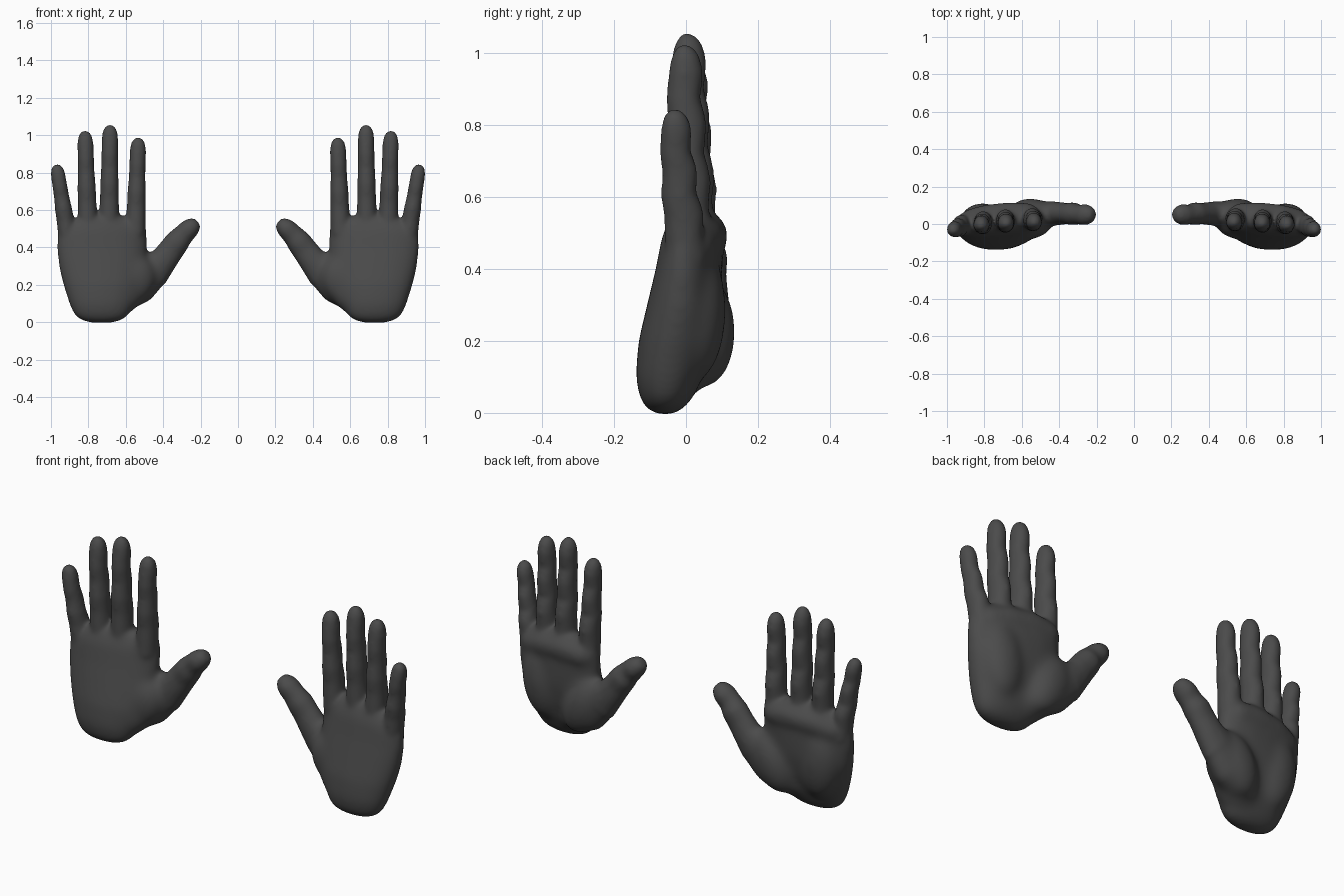
import bpy, bmesh, math
from mathutils import Vector, Matrix

if "Cube" in bpy.data.objects:
    bpy.data.objects.remove(bpy.data.objects["Cube"])

SIDES = 16
skin = bpy.data.materials.new("dark_grey")
skin.diffuse_color = (0.07, 0.07, 0.07, 1)
skin.use_nodes = True
skin.node_tree.nodes["Principled BSDF"].inputs["Base Color"].default_value = skin.diffuse_color


def loft(bm, rings):
    """Skin a list of point rings into a closed tube."""
    loops = [[bm.verts.new(p) for p in ring] for ring in rings]
    for a, b in zip(loops, loops[1:]):
        for i in range(SIDES):
            j = (i + 1) % SIDES
            bm.faces.new((a[i], a[j], b[j], b[i]))
    bm.faces.new(loops[0][::-1])
    bm.faces.new(loops[-1])


def tube(bm, stations):
    """Stations: centre, in-plane radius, back radius, palm radius."""
    rings = []
    for k, (c, r, back, palm) in enumerate(stations):
        a = stations[max(k - 1, 0)][0]
        b = stations[min(k + 1, len(stations) - 1)][0]
        t = (Vector(b) - Vector(a)).normalized()
        depth = (Vector((0, 1, 0)) - t * t.y).normalized()
        side = t.cross(depth)
        ring = []
        for i in range(SIDES):
            ang = 2 * math.pi * i / SIDES
            s = math.sin(ang)
            ring.append(Vector(c) + side * r * math.cos(ang) + depth * s * (palm if s > 0 else back))
        rings.append(ring)
    loft(bm, rings)


def mound(bm, centre, size, tilt=0):
    """Soft fleshy pad, tilted about the y axis."""
    m = Matrix.Translation(centre) @ Matrix.Rotation(tilt, 4, 'Y') @ Matrix.Diagonal((*size, 1))
    bmesh.ops.create_uvsphere(bm, u_segments=16, v_segments=10, radius=1, matrix=m)


# Palm: height, centre x, half width, back-of-hand y, palm-side y
PALM = [(-.006, .73, .06, -.08, -.035), (.012, .73, .12, -.113, -.005),
        (.04, .73, .15, -.13, .02), (.1, .73, .175, -.141, .05),
        (.2, .725, .21, -.132, .082), (.3, .727, .232, -.107, .1),
        (.4, .727, .245, -.081, .102), (.5, .727, .244, -.059, .096),
        (.54, .725, .233, -.038, .085), (.568, .72, .19, -.01, .06)]

# Fingers: base, tip, base radius, tip radius
FINGERS = [((.55, .03, .42), (.533, .006, .988), .056, .044),
           ((.69, .022, .44), (.684, .0, 1.055), .056, .045),
           ((.801, .012, .43), (.818, -.008, 1.024), .056, .044),
           ((.897, .005, .38), (.971, -.037, .844), .054, .04)]

# Finger profile: position along finger, width, back and palm thickness
PROFILE = [(0, .7, .6, .7), (.1, 1.0, 1.05, 1.05), (.24, 1.02, 1.04, 1.02),
           (.36, 1.0, 1.0, 1.22), (.44, 1.02, 1.1, 1.1), (.49, 1.04, 1.15, .93),
           (.54, 1.0, 1.1, 1.05), (.63, .98, 1.0, 1.2), (.7, .99, 1.07, 1.06),
           (.745, 1.02, 1.12, .9), (.79, .99, 1.05, 1.02), (.87, 1.0, .92, 1.15),
           (.94, .89, .74, .98), (.98, .62, .48, .68), (1, .28, .22, .28)]

# Thumb: x, y, z, in-plane radius, depth radius
THUMB = [(.66, .02, .11, .06, .05), (.61, .03, .15, .095, .07),
         (.54, .045, .2, .115, .078), (.46, .055, .272, .1, .068),
         (.397, .056, .332, .075, .062), (.36, .056, .383, .07, .057),
         (.325, .055, .43, .067, .062), (.295, .05, .465, .058, .052),
         (.26, .05, .5, .054, .058), (.234, .05, .522, .044, .047),
         (.216, .05, .537, .024, .026)]


def finger_stations(base, tip, r0, r1):
    st = []
    for t, w, back, palm in PROFILE:
        r = r0 + (r1 - r0) * min(t / .75, 1)
        st.append((Vector(base).lerp(Vector(tip), t), r * w, r * back * 1.07, r * palm * 1.07))
    return st


def make_object(name, bm, voxel, passes):
    """Fuse the parts into one skin and soften the joins."""
    bmesh.ops.recalc_face_normals(bm, faces=bm.faces)
    me = bpy.data.meshes.new(name)
    bm.to_mesh(me)
    bm.free()
    me.materials.append(skin)
    for p in me.polygons:
        p.use_smooth = True
    ob = bpy.data.objects.new(name, me)
    bpy.context.collection.objects.link(ob)
    fuse = ob.modifiers.new("fuse", 'REMESH')
    fuse.mode = 'VOXEL'
    fuse.voxel_size = voxel
    fuse.use_smooth_shade = True
    soft = ob.modifiers.new("soften", 'SMOOTH')
    soft.factor = .5
    soft.iterations = passes
    return ob


def build_palm():
    """Heavily softened palm with finger and thumb roots, as a mesh."""
    bm = bmesh.new()
    rings = []
    for z, xc, w, y0, y1 in PALM:
        ring = []
        for i in range(SIDES):
            ang = 2 * math.pi * i / SIDES
            c, s = math.cos(ang), math.sin(ang)
            x = xc + w * math.copysign(abs(c) ** .9, c)
            y = (y0 + y1) / 2 + (y1 - y0) / 2 * math.copysign(abs(s) ** .9, s)
            y -= .1 * (x - .7) * z / .5
            ring.append((x, y, z - .2 * max(0, x - .8) * z / .55))
        rings.append(ring)
    loft(bm, rings)

    # finger and thumb roots
    for f in FINGERS:
        tube(bm, finger_stations(*f)[:3])
    tube(bm, [((x, y, z), r, d, d) for x, y, z, r, d in THUMB[:7]])

    # thumb mound, heel mound, thumb web and wrist corner
    mound(bm, (.555, .055, .225), (.105, .084, .165), -.45)
    mound(bm, (.81, .025, .285), (.115, .088, .2), .1)
    mound(bm, (.575, -.005, .225), (.13, .078, .145), -.6)
    mound(bm, (.64, -.02, .15), (.132, .093, .113))

    # ridge below the fingers
    tube(bm, [((x, y, z), r, r, r) for x, y, z, r in
              [(.51, .055, .48, .03), (.55, .055, .485, .06), (.66, .055, .495, .065),
               (.79, .045, .485, .062), (.89, .018, .46, .06), (.945, .0, .44, .025)]])

    ob = make_object("palm_form", bm, .011, 36)
    graph = bpy.context.evaluated_depsgraph_get()
    me = bpy.data.meshes.new_from_object(ob.evaluated_get(graph))
    bpy.data.objects.remove(ob)
    return me


def build_hand(name, side, palm):
    bm = bmesh.new()

    # four fingers with joints and pads, and the thumb
    for f in FINGERS:
        tube(bm, finger_stations(*f))
    tube(bm, [((x, y, z), r, d, d) for x, y, z, r, d in THUMB[3:]])
    bmesh.ops.subdivide_edges(bm, edges=bm.edges[:], cuts=1, smooth=.6, use_grid_fill=True)

    bm.from_mesh(palm)
    for v in bm.verts:
        v.co.x *= side
    make_object(name, bm, .0085, 16)


palm = build_palm()
build_hand("right_side_hand", 1, palm)
build_hand("left_side_hand", -1, palm)
bpy.data.meshes.remove(palm)
